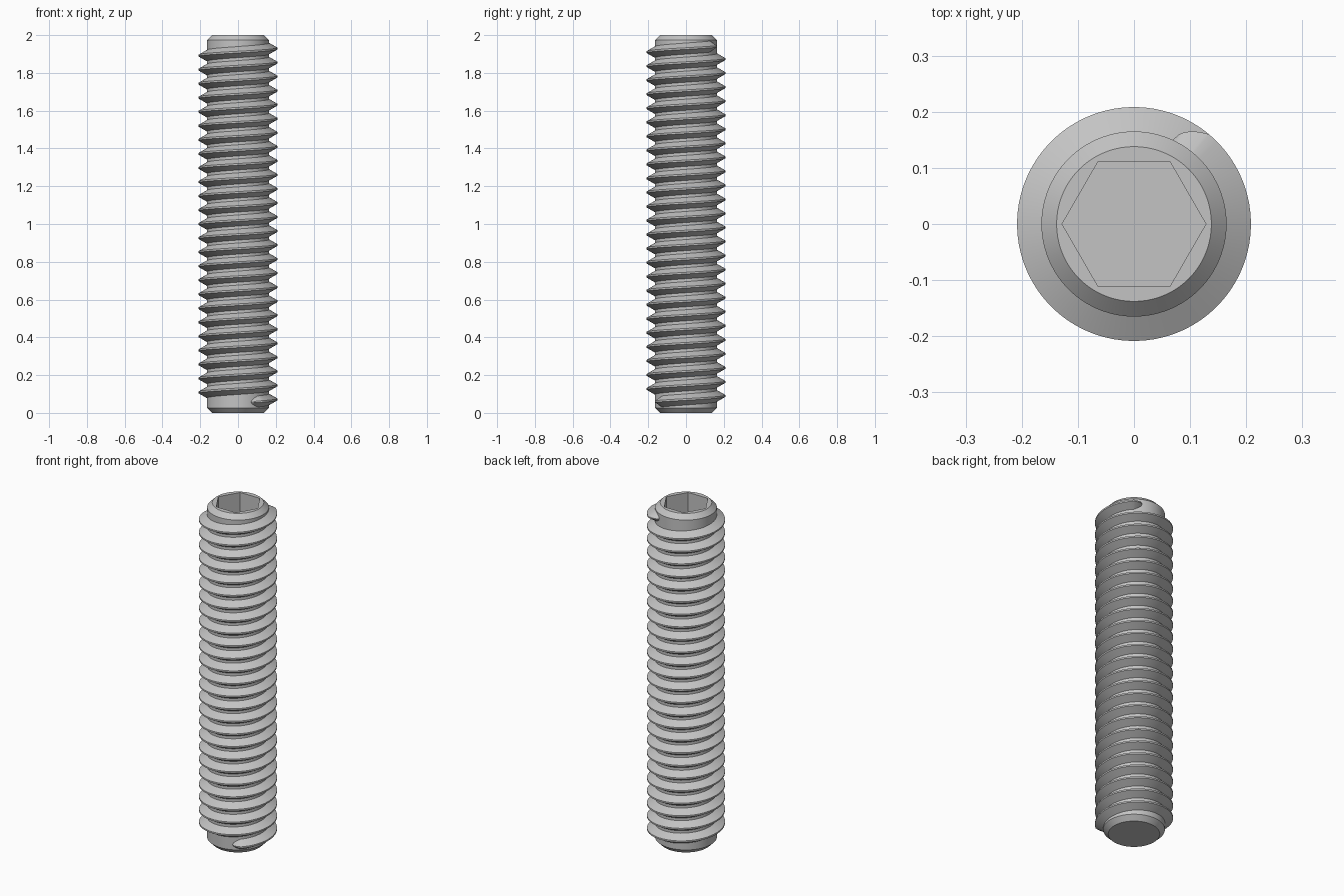
import bpy
import bmesh
from math import cos, sin, radians, sqrt

SEGMENTS = 72
LENGTH = 2.0
CORE_R, CREST_R, END_R = 0.165, 0.2085, 0.138
CHAMFER = 0.027
HEX_APOTHEM, HEX_DEPTH = 0.111, 0.2
PITCH, TURNS = 0.0743, 25

cube = bpy.data.objects.get("Cube")
if cube:
    bpy.data.objects.remove(cube, do_unlink=True)

steel = bpy.data.materials.new("grey steel")
steel.use_nodes = True
GREY = (0.55, 0.55, 0.55, 1)
steel.diffuse_color = GREY
steel.node_tree.nodes["Principled BSDF"].inputs["Base Color"].default_value = GREY


def skin(name, rings, closed_ring=True):
    """Join successive rings of points with quads and cap both ends."""
    bm = bmesh.new()
    rows = [[bm.verts.new(p) for p in ring] for ring in rings]
    n = len(rows[0])
    for a, b in zip(rows, rows[1:]):
        for i in range(n):
            j = (i + 1) % n
            bm.faces.new((a[i], a[j], b[j], b[i]))
    bm.faces.new(rows[0][::-1])
    bm.faces.new(rows[-1])
    bmesh.ops.recalc_face_normals(bm, faces=bm.faces)
    mesh = bpy.data.meshes.new(name)
    bm.to_mesh(mesh)
    bm.free()
    obj = bpy.data.objects.new(name, mesh)
    bpy.context.collection.objects.link(obj)
    mesh.materials.append(steel)
    bpy.ops.object.select_all(action='DESELECT')
    obj.select_set(True)
    bpy.context.view_layer.objects.active = obj
    bpy.ops.object.shade_smooth_by_angle(angle=radians(30))
    return obj


def polar(r, deg, z):
    return (r * cos(radians(deg)), r * sin(radians(deg)), z)


DEGREES = [360 * i / SEGMENTS for i in range(SEGMENTS)]


def circle(r, z):
    return [polar(r, d, z) for d in DEGREES]


def hexagon(z):
    return [polar(HEX_APOTHEM / cos(radians(d % 60 - 30)), d, z) for d in DEGREES]


# Chamfered core with a hexagonal socket sunk into the top
skin("screw_core", [
    circle(END_R, 0),
    circle(CORE_R, CHAMFER),
    circle(CORE_R, LENGTH - CHAMFER),
    circle(END_R, LENGTH),
    hexagon(LENGTH),
    hexagon(LENGTH - HEX_DEPTH),
])

# Right-handed helical thread, tapering away at both ends
LAST = TURNS * 360
RUNOUT, START = 15, -65
END = LAST - START
ROOT_HALF, CREST_HALF = 0.03, 0.0045
taper = [RUNOUT * k / 10 for k in range(10)]
angles = [START + t for t in taper]
angles += range(START + RUNOUT, END - RUNOUT + 1, 5)
angles += [END - t for t in reversed(taper)]


def thread_section(deg):
    s = max(0.05, sqrt(min(1, (deg - START) / RUNOUT, (END - deg) / RUNOUT)))
    z = LENGTH / 2 + PITCH * (deg - LAST / 2) / 360
    root = CORE_R - 0.001
    crest = root + s * (CREST_R - root)
    return [polar(root, deg, z - s * ROOT_HALF),
            polar(crest, deg, z - s * CREST_HALF),
            polar(crest, deg, z + s * CREST_HALF),
            polar(root, deg, z + s * ROOT_HALF)]


skin("screw_thread", [thread_section(a) for a in angles])
